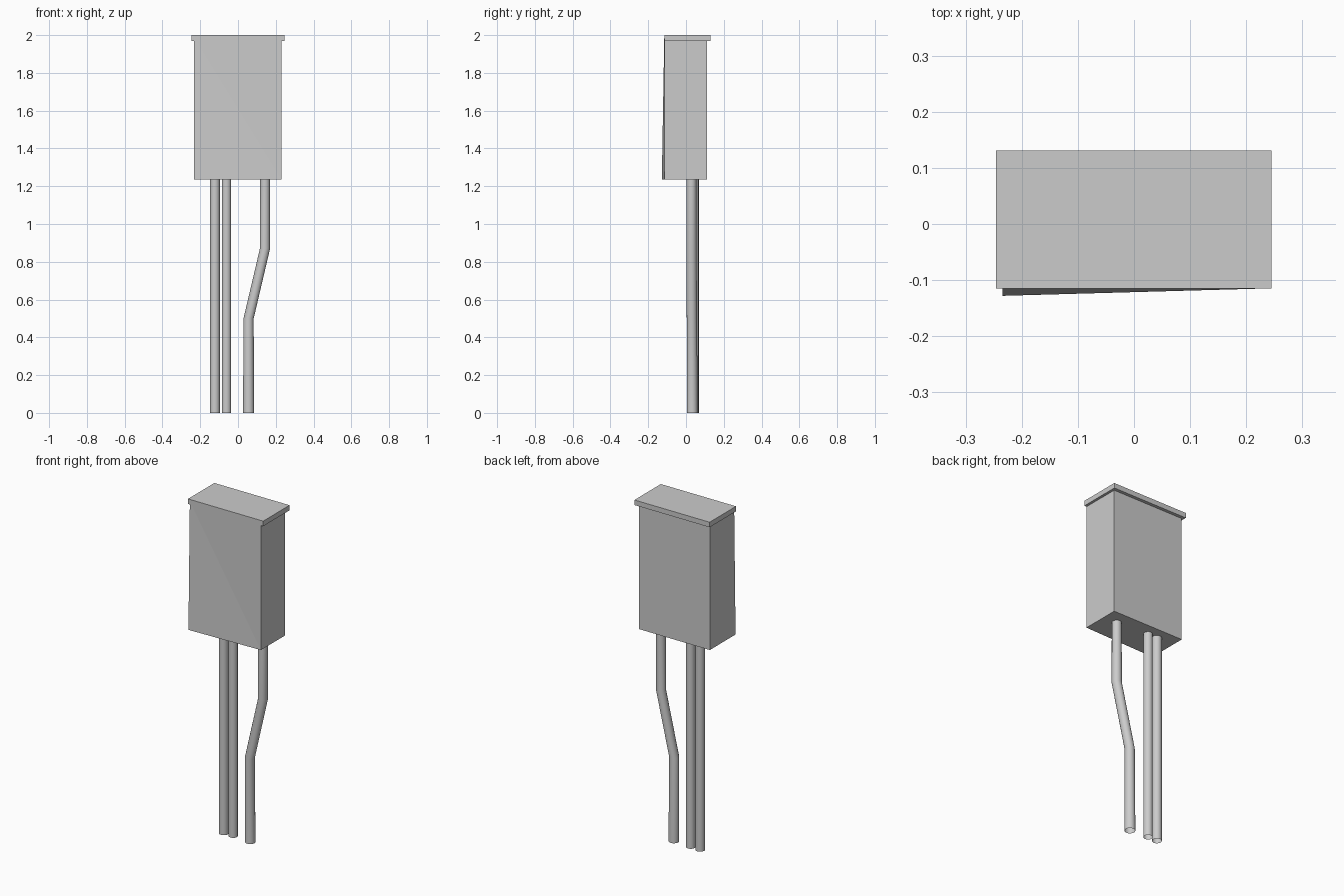
import bpy, bmesh, math
from mathutils import Vector

cube = bpy.data.objects.get("Cube")
if cube:
    bpy.data.objects.remove(cube, do_unlink=True)

# Single grey paint
grey = bpy.data.materials.new("light_grey")
grey.use_nodes = True
colour = (0.6, 0.6, 0.6, 1)
grey.diffuse_color = colour
grey.node_tree.nodes["Principled BSDF"].inputs["Base Color"].default_value = colour


def finish(name, bm):
    mesh = bpy.data.meshes.new(name)
    bmesh.ops.recalc_face_normals(bm, faces=bm.faces)
    bm.to_mesh(mesh)
    bm.free()
    mesh.materials.append(grey)
    obj = bpy.data.objects.new(name, mesh)
    bpy.context.collection.objects.link(obj)
    return obj


def box_mesh(low, high):
    bm = bmesh.new()
    bmesh.ops.create_cube(bm, size=1)
    for v in bm.verts:
        v.co = [a + (b - a) * (c + 0.5) for a, b, c in zip(low, high, v.co)]
    return bm


def pipe(name, path, radii, sides=16):
    """Open-ended tube with horizontal rings along a path."""
    bm = bmesh.new()
    rings = []
    for point, r in zip(path, radii):
        turn = [math.tau * i / sides for i in range(sides)]
        rings.append([bm.verts.new(Vector(point) + Vector((r * math.cos(a), r * math.sin(a), 0)))
                      for a in turn])
    for low, high in zip(rings, rings[1:]):
        for i in range(sides):
            j = (i + 1) % sides
            bm.faces.new((low[i], low[j], high[j], high[i])).smooth = True
    return finish(name, bm)


# Cabinet: lower right front corner is pulled forward, creasing the front panel
bm = box_mesh((-0.234, -0.115, 1.235), (0.23, 0.112, 1.99))
front = [v for v in bm.verts if v.co.y < 0]
pulled = next(v for v in front if v.co.x < 0 and v.co.z < 1.5)
pulled.co.y = -0.128
crease = [v for v in front if (v.co.x < 0) == (v.co.z > 1.5)]
bmesh.ops.connect_verts(bm, verts=crease)
finish("cabinet", bm)

# Overhanging lid
finish("lid", box_mesh((-0.246, -0.115, 1.97), (0.245, 0.131, 2.0)))

# Straight conduits
for name, x, r in (("outer_conduit", -0.122, 0.026), ("inner_conduit", -0.061, 0.025)):
    pipe(name, [(x, 0.042, 0), (x, 0.042, 1.25)], [r, r])

# Offset conduit with two bends
pipe("bent_conduit",
     [(0.056, 0.033, 0), (0.056, 0.031, 0.5), (0.143, 0.029, 0.87), (0.143, 0.029, 1.25)],
     [0.029, 0.027, 0.027, 0.026])
